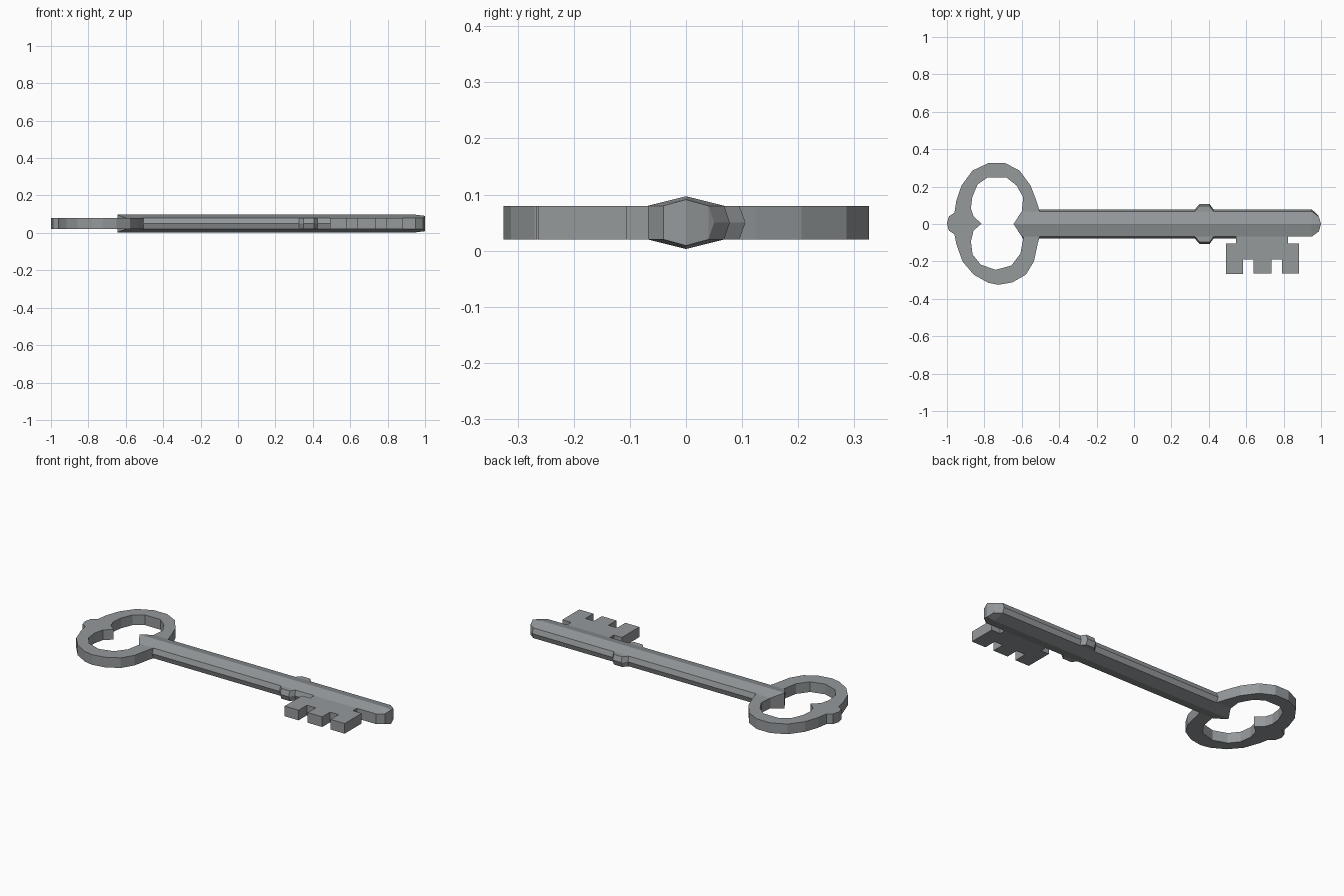
import bpy, bmesh

if "Cube" in bpy.data.objects:
    bpy.data.objects.remove(bpy.data.objects["Cube"])

MID_Z = 0.05      # height of the key's middle plane
HALF = 0.03       # half thickness of the flat parts

iron = bpy.data.materials.new("iron")
iron.diffuse_color = (0.30, 0.32, 0.33, 1)
iron.use_nodes = True
iron.node_tree.nodes["Principled BSDF"].inputs["Base Color"].default_value = iron.diffuse_color


def finish(name, bm):
    bmesh.ops.recalc_face_normals(bm, faces=bm.faces[:])
    mesh = bpy.data.meshes.new(name)
    bm.to_mesh(mesh)
    bm.free()
    mesh.materials.append(iron)
    obj = bpy.data.objects.new(name, mesh)
    bpy.context.collection.objects.link(obj)
    return obj


def plate(name, loops):
    """Flat plate from an outline and optional hole outlines."""
    bm = bmesh.new()
    edges = []
    for loop in loops:
        vs = [bm.verts.new((x, y, MID_Z - HALF)) for x, y in loop]
        edges += [bm.edges.new((vs[i - 1], vs[i])) for i in range(len(vs))]
    bmesh.ops.triangle_fill(bm, edges=edges, use_beauty=True, use_dissolve=False)
    ext = bmesh.ops.extrude_face_region(bm, geom=bm.faces[:])
    top = [g for g in ext["geom"] if isinstance(g, bmesh.types.BMVert)]
    bmesh.ops.translate(bm, verts=top, vec=(0, 0, 2 * HALF))
    bmesh.ops.dissolve_limit(bm, angle_limit=0.01, verts=bm.verts[:], edges=bm.edges[:])
    return finish(name, bm)


def loft(name, sections, caps):
    """Join equal-length rings of points, then cap both ends."""
    bm = bmesh.new()
    rings = [[bm.verts.new((x, y, MID_Z + z)) for x, y, z in s] for s in sections]
    n = len(rings[0])
    for a, b in zip(rings, rings[1:]):
        for i in range(n):
            j = (i + 1) % n
            bm.faces.new((a[i], a[j], b[j], b[i]))
    for ring in (rings[0], rings[-1]):
        for cap in caps:
            bm.faces.new([ring[i] for i in cap])
    return finish(name, bm)


def shaft_section(ridge, shoulder, side, flat_front=False):
    """Eight-sided ring; ridge is (x, z), shoulder and side are (x, y)."""
    (rx, rz), (sx, sy), (mx, my) = ridge, shoulder, side
    fx, fy = shoulder if flat_front else side
    return [(rx, 0, rz), (sx, sy, HALF), (mx, my, 0), (sx, sy, -HALF),
            (rx, 0, -rz), (sx, -sy, -HALF), (fx, -fy, 0), (sx, -sy, HALF)]


# Ridged shaft: wedge at the bow end, front side flat beyond the bit, blunt tip
loft("shaft", [
    shaft_section((-0.644, 0.047), (-0.60, 0.068), (-0.594, 0.078)),
    shaft_section((0.60, 0.047), (0.60, 0.068), (0.60, 0.078)),
    shaft_section((0.75, 0.047), (0.75, 0.068), (0.75, 0.078), True),
    shaft_section((0.95, 0.047), (0.95, 0.068), (0.95, 0.078), True),
    shaft_section((1.0, 0.041), (0.988, 0.04), (0.982, 0.05), True),
], [(0, 1, 3, 4), (1, 2, 3), (4, 5, 7, 0), (5, 6, 7)])

# Collar around the shaft
loft("collar", [
    [(x, a, HALF), (x, a + 0.011, 0), (x, a, -HALF),
     (x, -a, -HALF), (x, -a - 0.011, 0), (x, -a, HALF)]
    for x, a in ((0.325, 0.067), (0.35, 0.095), (0.405, 0.095), (0.425, 0.067))
], [range(6)])

# Oval bow with a small knob outside and a cusp inside
outer = [(-0.505, 0.07), (-0.522, 0.125), (-0.553, 0.206), (-0.612, 0.286), (-0.69, 0.326),
         (-0.778, 0.326), (-0.863, 0.286), (-0.922, 0.206), (-0.95, 0.125), (-0.96, 0.06),
         (-0.99, 0.04), (-1.0, 0.003), (-0.99, -0.035), (-0.96, -0.055), (-0.95, -0.107),
         (-0.917, -0.2), (-0.858, -0.27), (-0.78, -0.314), (-0.725, -0.325), (-0.65, -0.312),
         (-0.577, -0.27), (-0.535, -0.2), (-0.515, -0.107), (-0.505, -0.07)]
hole = [(-0.60, 0.07), (-0.592, 0.142), (-0.628, 0.206), (-0.682, 0.249), (-0.783, 0.249),
        (-0.837, 0.211), (-0.865, 0.142), (-0.872, 0.083), (-0.858, 0.04), (-0.815, 0.002),
        (-0.858, -0.035), (-0.872, -0.094), (-0.863, -0.163), (-0.82, -0.217),
        (-0.74, -0.245), (-0.655, -0.222), (-0.607, -0.158), (-0.592, -0.075)]
plate("bow", [outer, hole])

# Toothed bit
plate("bit", [[(0.545, -0.05), (0.545, -0.105), (0.492, -0.105), (0.492, -0.267),
               (0.583, -0.267), (0.583, -0.19), (0.64, -0.19), (0.64, -0.264),
               (0.735, -0.264), (0.735, -0.19), (0.79, -0.19), (0.79, -0.264),
               (0.882, -0.264), (0.882, -0.105), (0.824, -0.105), (0.824, -0.05)]])
